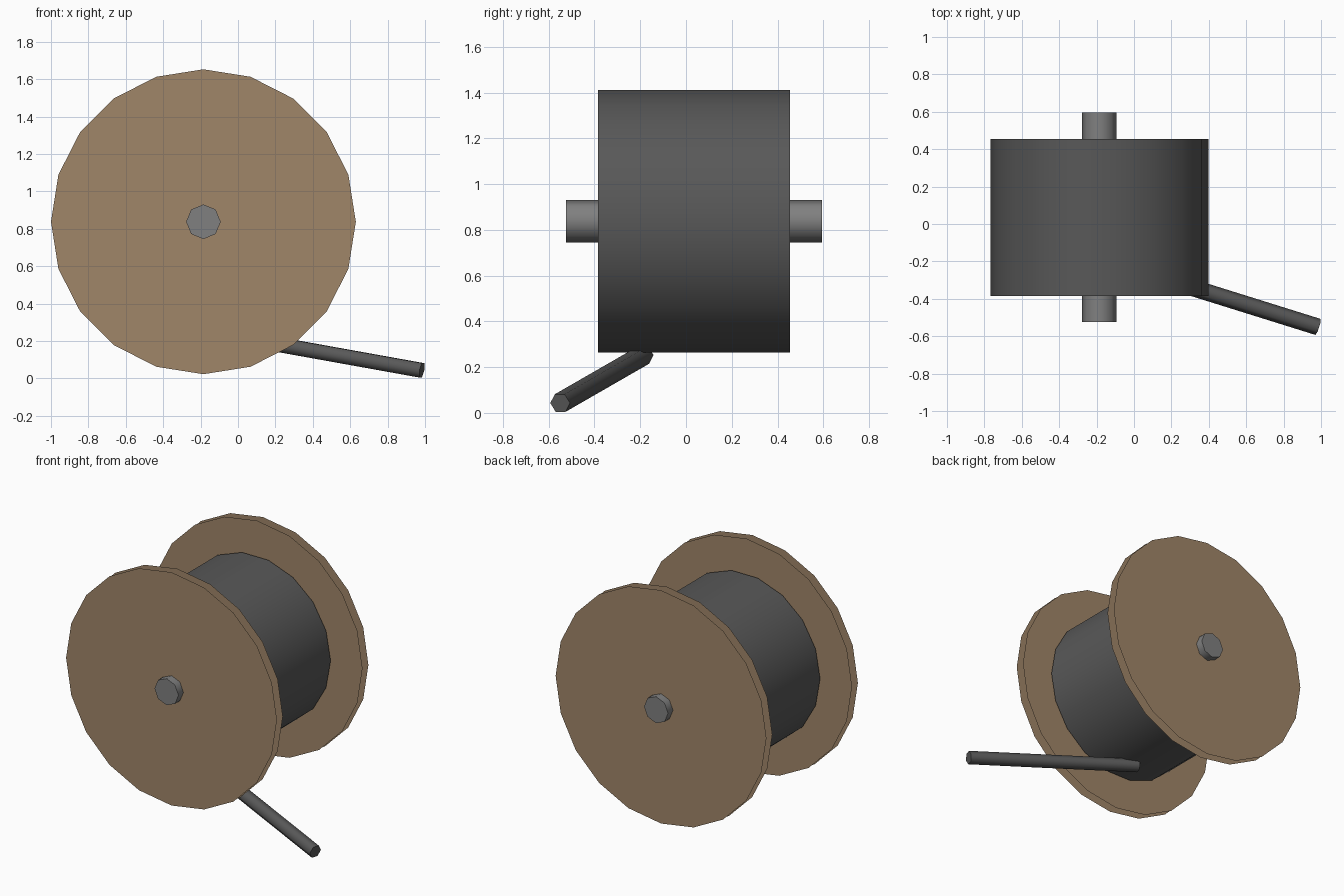
import bpy, bmesh, math
from mathutils import Vector

if "Cube" in bpy.data.objects:
    bpy.data.objects.remove(bpy.data.objects["Cube"])

CX, CY, CZ = -0.185, 0.035, 0.8375   # reel centre


def material(name, rgb):
    m = bpy.data.materials.new(name)
    m.diffuse_color = (*rgb, 1)
    m.use_nodes = True
    m.node_tree.nodes["Principled BSDF"].inputs["Base Color"].default_value = m.diffuse_color
    return m


WOOD = material("brown_wood", (0.352, 0.238, 0.141))
RUBBER = material("dark_cable", (0.098, 0.098, 0.098))
METAL = material("grey_metal", (0.216, 0.216, 0.216))


def ring(bm, centre, u, v, radius, sides):
    return [bm.verts.new(centre + radius * (u * math.cos(a) + v * math.sin(a)))
            for a in (2 * math.pi * i / sides for i in range(sides))]


def finish(bm, name, mat, smooth=False):
    mesh = bpy.data.meshes.new(name)
    bm.to_mesh(mesh)
    bm.free()
    mesh.materials.append(mat)
    ob = bpy.data.objects.new(name, mesh)
    bpy.context.collection.objects.link(ob)
    if smooth:
        bpy.ops.object.select_all(action='DESELECT')
        ob.select_set(True)
        bpy.context.view_layer.objects.active = ob
        bpy.ops.object.shade_smooth_by_angle(angle=math.radians(65))
    return ob


def rod(name, start, end, radius, sides, mat):
    """Capped prism between two points, first corner pointing sideways."""
    start, end = Vector(start), Vector(end)
    d = (end - start).normalized()
    u = Vector((0, 0, 1)).cross(d).normalized()
    v = d.cross(u)
    bm = bmesh.new()
    a = ring(bm, start, u, v, radius, sides)
    b = ring(bm, end, u, v, radius, sides)
    for i in range(sides):
        j = (i + 1) % sides
        bm.faces.new((a[i], a[j], b[j], b[i]))
    bm.faces.new(a[::-1])
    bm.faces.new(b)
    return finish(bm, name, mat, smooth=True)


# wound drum and the axle through it
rod("cable_drum", (CX, CY - 0.42, CZ), (CX, CY + 0.42, CZ), 0.5825, 18, RUBBER)
rod("axle", (CX, CY - 0.56, CZ), (CX, CY + 0.56, CZ), 0.0925, 8, METAL)

# flanges: each one is an outer and an inner flat disc without a rim
for name, side in (("front_flange", -1), ("back_flange", 1)):
    bm = bmesh.new()
    for offset, facing in ((0.505, side), (0.44, -side)):
        pts = ring(bm, Vector((CX, CY + side * offset, CZ)),
                   Vector((1, 0, 0)), Vector((0, 0, 1)), 0.815, 20)
        bm.faces.new(pts if facing < 0 else pts[::-1])
    finish(bm, name, WOOD)

# loose cable end running off the underside of the drum
rod("loose_cable", (-0.185, -0.185, 0.253), (0.983, -0.55, 0.043), 0.045, 6, RUBBER)
